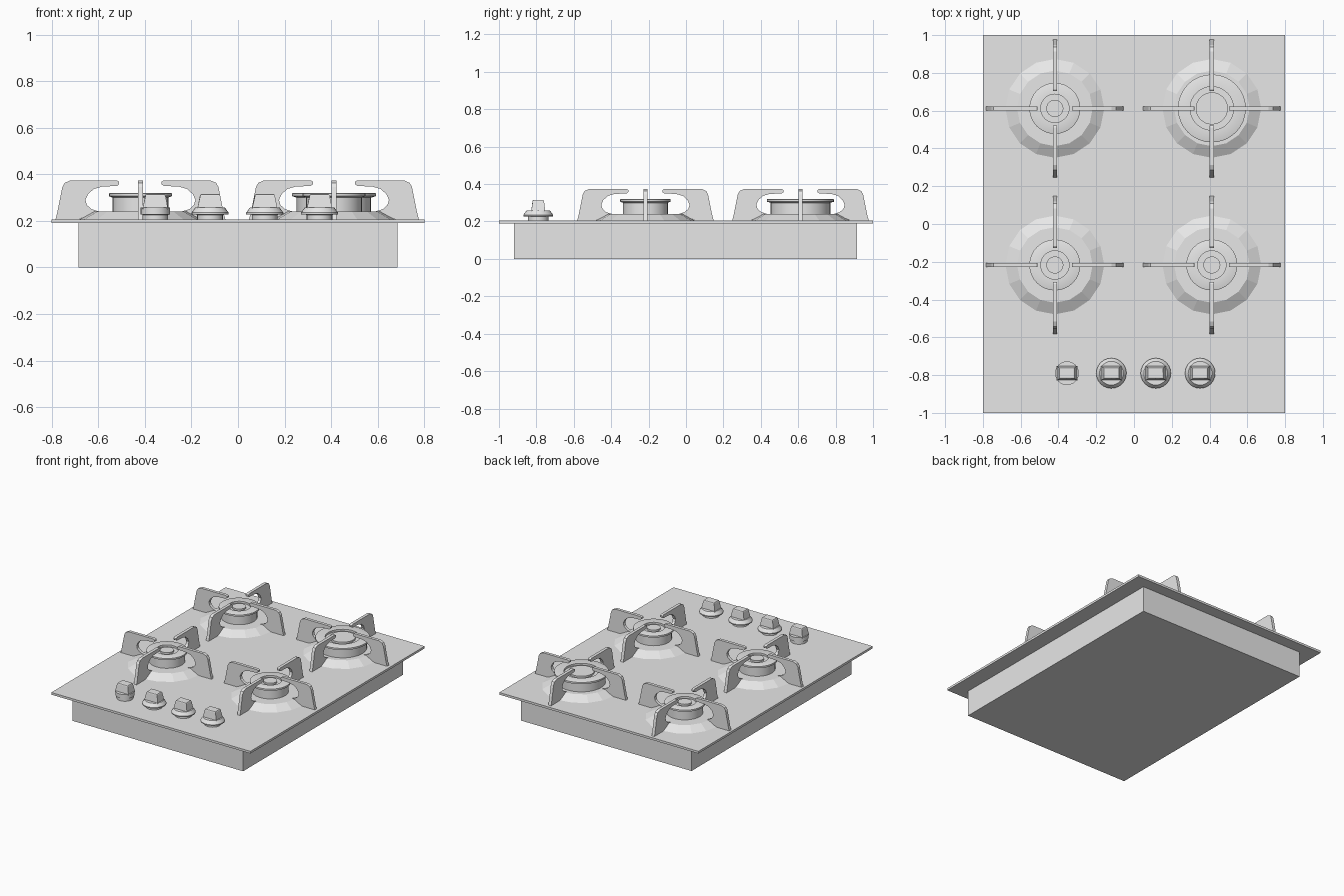
import bpy, bmesh, math
from mathutils import Matrix, Vector

if "Cube" in bpy.data.objects:
    bpy.data.objects.remove(bpy.data.objects["Cube"])

grey = bpy.data.materials.new("plain_grey")
grey.diffuse_color = (0.8, 0.8, 0.8, 1)
grey.use_nodes = True
grey.node_tree.nodes["Principled BSDF"].inputs["Base Color"].default_value = grey.diffuse_color


def finish(name, bm, loc=(0, 0, 0), smooth=None):
    bmesh.ops.recalc_face_normals(bm, faces=bm.faces)
    me = bpy.data.meshes.new(name)
    bm.to_mesh(me)
    bm.free()
    me.materials.append(grey)
    ob = bpy.data.objects.new(name, me)
    ob.location = loc
    bpy.context.collection.objects.link(ob)
    if smooth:
        bpy.ops.object.select_all(action='DESELECT')
        ob.select_set(True)
        bpy.context.view_layer.objects.active = ob
        bpy.ops.object.shade_smooth_by_angle(angle=math.radians(smooth))
    return ob


def box(name, x0, x1, y0, y1, z0, z1):
    bm = bmesh.new()
    bmesh.ops.create_cube(bm, size=1)
    for v in bm.verts:
        v.co = (x1 if v.co.x > 0 else x0, y1 if v.co.y > 0 else y0, z1 if v.co.z > 0 else z0)
    return finish(name, bm)


def lathe(name, profile, loc, sides, smooth=None):
    """Solid of revolution from (radius, z) points, capped at both ends."""
    bm = bmesh.new()
    rings = []
    for r, z in profile:
        rings.append([bm.verts.new((r * math.cos(2 * math.pi * i / sides),
                                    r * math.sin(2 * math.pi * i / sides), z))
                      for i in range(sides)])
    for a, b in zip(rings, rings[1:]):
        for i in range(sides):
            j = (i + 1) % sides
            bm.faces.new((a[i], a[j], b[j], b[i]))
    bm.faces.new(rings[0][::-1])
    bm.faces.new(rings[-1])
    return finish(name, bm, loc, smooth)


# Side outline of one support arm: (distance from burner centre, height)
ARM = [(0.365, 0.205), (0.357, 0.235), (0.335, 0.345), (0.325, 0.363), (0.30, 0.374),
       (0.10, 0.374), (0.091, 0.368), (0.091, 0.357), (0.10, 0.35), (0.165, 0.347),
       (0.20, 0.337), (0.225, 0.315), (0.236, 0.29), (0.23, 0.268), (0.21, 0.25),
       (0.17, 0.238), (0.20, 0.236), (0.265, 0.205)]


def pan_support(name, loc):
    bm = bmesh.new()
    t = 0.011
    for k in range(4):
        rot = Matrix.Rotation(k * math.pi / 2, 3, 'Z')
        near = [bm.verts.new(rot @ Vector((r, -t, z))) for r, z in ARM]
        far = [bm.verts.new(rot @ Vector((r, t, z))) for r, z in ARM]
        bm.faces.new(near)
        bm.faces.new(far[::-1])
        for i in range(len(ARM)):
            j = (i + 1) % len(ARM)
            bm.faces.new((near[j], near[i], far[i], far[j]))
    return finish(name, bm, loc)


def burner(name, loc, rim, body, well, button):
    # neck, overhanging rim, shallow well and central button
    lathe(name, [(body, 0.235), (body, 0.30), (rim, 0.306), (rim, 0.318), (rim - 0.005, 0.32),
                 (well, 0.32), (well, 0.306), (button, 0.306),
                 (button, 0.319)], loc, 32, 35)


# Housing and top plate
box("housing", -0.685, 0.685, -0.92, 0.915, 0, 0.19)
box("top_plate", -0.8, 0.8, -1, 1, 0.19, 0.206)

# Four cooking zones
for side, x in (("left", -0.419), ("right", 0.412)):
    for row, y in (("front", -0.217), ("back", 0.612)):
        loc = (x, y, 0)
        tag = row + "_" + side
        lathe("drip_tray_" + tag, [(0.265, 0.204), (0.20, 0.24)], loc, 16)
        if tag == "back_right":
            burner("burner_" + tag, loc, 0.18, 0.16, 0.115, 0.085)
        else:
            burner("burner_" + tag, loc, 0.135, 0.12, 0.075, 0.045)
        pan_support("pan_support_" + tag, loc)

# Control knobs; the first one has no wide skirt
for i, x in enumerate((-0.355, -0.12, 0.115, 0.35)):
    loc = (x, -0.79, 0)
    skirt = 0.063 if i == 0 else 0.08
    lathe("knob_base_%d" % (i + 1), [(0.055, 0.204), (0.055, 0.226), (skirt, 0.228),
                                     (skirt, 0.235), (0.063, 0.258)], loc, 24, 35)
    bm = bmesh.new()
    bmesh.ops.create_cube(bm, size=1)
    for v in bm.verts:
        top = v.co.z > 0
        v.co = (math.copysign(0.042 if top else 0.055, v.co.x),
                math.copysign(0.03 if top else 0.038, v.co.y), 0.316 if top else 0.25)
    bmesh.ops.bevel(bm, geom=[e for e in bm.edges if all(v.co.z > 0.3 for v in e.verts)],
                    offset=0.008, segments=2, affect='EDGES', profile=0.5)
    finish("knob_grip_%d" % (i + 1), bm, loc)
